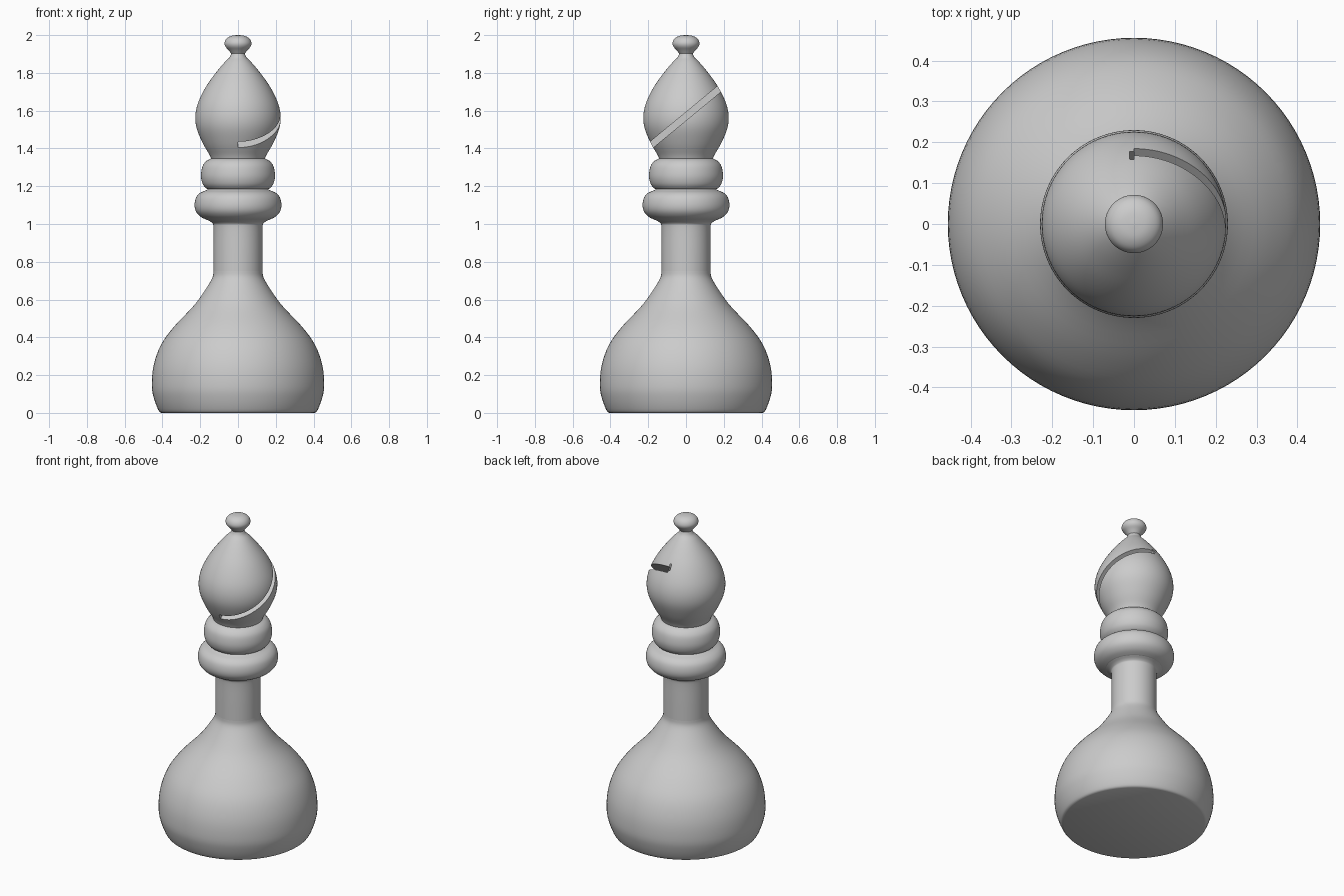
import bpy, bmesh, math
from mathutils import Matrix

if "Cube" in bpy.data.objects:
    bpy.data.objects.remove(bpy.data.objects["Cube"])

SEGMENTS = 96


def smooth_profile(pts, steps=4):
    """Catmull-Rom curve through (radius, z) points."""
    p = [pts[0]] + pts + [pts[-1]]
    out = []
    for i in range(1, len(p) - 2):
        for s in range(steps):
            t = s / steps
            out.append(tuple(
                0.5 * (2 * b + (c - a) * t + (2 * a - 5 * b + 4 * c - d) * t * t
                       + (3 * b - a - 3 * c + d) * t ** 3)
                for a, b, c, d in zip(p[i - 1], p[i], p[i + 1], p[i + 2])))
    return out + [pts[-1]]


def turned(name, pts):
    """Closed lathe solid with flat ends."""
    bm = bmesh.new()
    rings = []
    for r, z in smooth_profile(pts):
        rings.append([bm.verts.new((r * math.cos(a), r * math.sin(a), z))
                      for a in (2 * math.pi * k / SEGMENTS for k in range(SEGMENTS))])
    for lo, hi in zip(rings, rings[1:]):
        for k in range(SEGMENTS):
            n = (k + 1) % SEGMENTS
            bm.faces.new((lo[k], lo[n], hi[n], hi[k]))
    bm.faces.new(rings[0][::-1])
    bm.faces.new(rings[-1])
    return add_object(name, bm)


def add_object(name, bm):
    mesh = bpy.data.meshes.new(name)
    bm.to_mesh(mesh)
    bm.free()
    obj = bpy.data.objects.new(name, mesh)
    bpy.context.collection.objects.link(obj)
    return obj


def activate(obj):
    bpy.ops.object.select_all(action='DESELECT')
    obj.select_set(True)
    bpy.context.view_layer.objects.active = obj


# Bell-shaped base, straight stem and the flare under the collar
base = turned("base", [
    (0.405, 0), (0.42, 0.012), (0.443, 0.07), (0.456, 0.14), (0.447, 0.25),
    (0.408, 0.36), (0.34, 0.455), (0.25, 0.55), (0.205, 0.605), (0.155, 0.68),
    (0.134, 0.72), (0.13, 0.75)])
stem = turned("stem", [(0.13, 0.75), (0.13, 0.86), (0.13, 0.98), (0.136, 1.005),
                       (0.16, 1.02)])

# Two stacked collars
lower_collar = turned("lower_collar", [
    (0.16, 1.02), (0.196, 1.037), (0.222, 1.065), (0.23, 1.1), (0.222, 1.14),
    (0.2, 1.165), (0.17, 1.178), (0.16, 1.184)])
upper_collar = turned("upper_collar", [
    (0.16, 1.184), (0.172, 1.192), (0.188, 1.215), (0.196, 1.255),
    (0.188, 1.305), (0.168, 1.333), (0.145, 1.346)])

# Egg-shaped head and finial
head = turned("head", [
    (0.142, 1.346), (0.153, 1.37), (0.185, 1.425), (0.217, 1.5), (0.226, 1.56),
    (0.218, 1.62), (0.195, 1.68), (0.158, 1.745), (0.11, 1.81), (0.07, 1.857),
    (0.045, 1.882), (0.036, 1.902)])
finial = turned("finial", [
    (0.036, 1.902), (0.05, 1.92), (0.067, 1.94), (0.071, 1.96), (0.06, 1.982),
    (0.035, 1.996), (0.003, 2.0)])

# Slanted slot through the +x half of the head
bm = bmesh.new()
bmesh.ops.create_cube(bm, size=1, matrix=(
    Matrix.Translation((0.2, 0, 1.57)) @ Matrix.Rotation(math.radians(39.5), 4, 'X')
    @ Matrix.Diagonal((0.4, 0.8, 0.034, 1))))
cutter = add_object("slot_cutter", bm)
cutter.hide_render = True
slot = head.modifiers.new("slot", 'BOOLEAN')
slot.operation = 'DIFFERENCE'
slot.solver = 'EXACT'
slot.object = cutter
activate(head)
bpy.ops.object.modifier_apply(modifier="slot")
bpy.data.objects.remove(cutter)

# Smooth shading with crisp rims
for part in (base, stem, lower_collar, upper_collar, head, finial):
    activate(part)
    bpy.ops.object.shade_smooth_by_angle(angle=math.radians(35))
